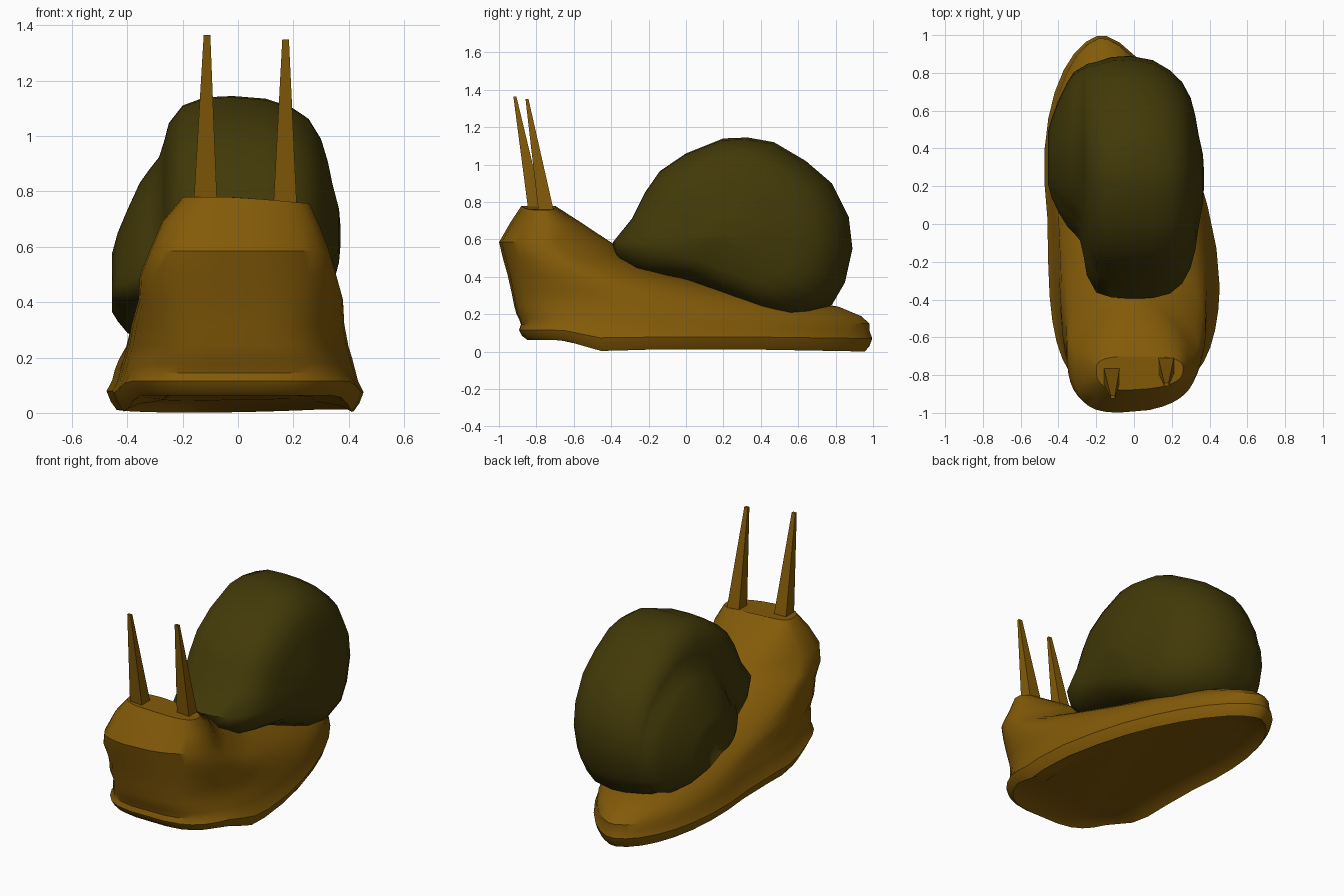
import bpy, bmesh, math


def material(name, rgb):
    m = bpy.data.materials.new(name)
    m.diffuse_color = (*rgb, 1)
    return m


BODY = material("ochre_skin", (0.228, 0.104, 0.0025))
SHELL = material("dark_olive", (0.055, 0.042, 0.0025))


def loft(name, rings, mat, angle):
    """Skin a list of equal-length point rings and cap both ends."""
    bm = bmesh.new()
    vr = [[bm.verts.new(p) for p in r] for r in rings]
    n = len(vr[0])
    for a, b in zip(vr, vr[1:]):
        for i in range(n):
            j = (i + 1) % n
            bm.faces.new((a[i], a[j], b[j], b[i]))
    bm.faces.new(vr[0][::-1])
    bm.faces.new(vr[-1])
    bmesh.ops.recalc_face_normals(bm, faces=bm.faces)
    me = bpy.data.meshes.new(name)
    bm.to_mesh(me)
    bm.free()
    me.materials.append(mat)
    ob = bpy.data.objects.new(name, me)
    bpy.context.collection.objects.link(ob)
    bpy.context.view_layer.objects.active = ob
    ob.select_set(True)
    bpy.ops.object.shade_smooth_by_angle(angle=math.radians(angle))
    ob.select_set(False)
    return ob


def spow(v, p):
    return math.copysign(abs(v) ** p, v)


def interp(x, pts):
    for (x0, y0), (x1, y1) in zip(pts, pts[1:]):
        if x <= x1:
            return y0 + (y1 - y0) * max(0, x - x0) / (x1 - x0)
    return pts[-1][1]


# Body: stacked horizontal outlines (z, front y, widest y, back y, centre x, half width)
LAYERS = [
    (0.04, -0.70, -0.20, 0.80, 0.0, 0.30),
    (0.025, -0.81, -0.25, 0.92, 0.0, 0.38),
    (0.0, -0.85, -0.25, 0.96, 0.0, 0.42),
    (0.03, -0.88, -0.25, 0.985, 0.0, 0.44),
    (0.07, -0.895, -0.25, 1.0, 0.0, 0.455),
    (0.11, -0.885, -0.25, 0.985, 0.0, 0.435),
    (0.15, -0.895, -0.25, 0.985, 0.0, 0.425),
    (0.19, -0.91, -0.25, 0.94, 0.0, 0.415),
    (0.24, -0.92, -0.28, 0.82, 0.0, 0.40),
    (0.32, -0.935, -0.38, 0.38, 0.0, 0.385),
    (0.41, -0.955, -0.54, -0.05, 0.01, 0.37),
    (0.50, -0.98, -0.67, -0.32, 0.0, 0.355),
    (0.585, -1.0, -0.74, -0.40, 0.005, 0.325),
    (0.69, -0.94, -0.74, -0.56, 0.01, 0.285),
    (0.78, -0.88, -0.77, -0.70, 0.03, 0.23),
]
WAVE = [(-1, 0.05), (-0.66, 0.05), (-0.44, 0.0), (-0.25, 0.01), (0.3, 0.01), (1, 0.0)]
# Exponents of the back half by height: narrow tail, pointed saddle, square crown
BACK_X = [(0.15, 1.2), (0.3, 1.0), (0.6, 1.1), (0.775, 0.6)]
BACK_Y = [(0.15, 0.95), (0.3, 1.2), (0.5, 1.6), (0.6, 1.5), (0.775, 0.7)]


def body_ring(z, yf, yw, yb, cx, hw, n=36):
    ring = []
    px, py = interp(z, BACK_X), interp(z, BACK_Y)
    for i in range(n):
        a = 2 * math.pi * (i + 0.5) / n
        c, s = math.cos(a), math.sin(a)
        left = c < 0
        yw2 = yw + 0.18 if left and z < 0.25 else yw   # left flank is fullest further back
        if s < 0:                                  # blunt head end
            bx = 0.52 if left else 0.6
            x, y = hw * spow(c, bx), yw2 - (yw2 - yf) * abs(s) ** (0.72 if left else 0.8)
        else:                                      # long tapering tail
            x, y = hw * spow(c, px), yw2 + (yb - yw2) * s ** py
        start = 0.0 if left else -0.25             # tail bends sideways
        x += cx - 0.17 * max(0, y - start) / (1 - start)
        if y < yw and x > 0:                       # head turned slightly
            y += 0.35 * x * min(1, (yw - y) / 0.3) * min(1, z)
        if z < 0.25:                               # wavy foot edge
            z2 = z + interp(y, WAVE) * (0.25 - z) / 0.2
        else:                                      # crown slopes to one side
            z2 = z - max(0, z - 0.6) * 0.5 * max(0, x)
        ring.append((x, y, max(0, z2)))
    return ring


loft("body", [body_ring(*l) for l in LAYERS], BODY, 32)

# Shell: side outline (y, z) scaled along x (x, scale, centre y, centre z)
OUTLINE = [(-.395, .58), (-.29, .71), (-.22, .85), (-.14, .965), (0, 1.06), (.2, 1.14), (.33, 1.145),
           (.47, 1.12), (.64, 1.02), (.78, .9), (.87, .72), (.89, .55), (.85, .37),
           (.78, .25), (.6, .18), (.45, .2), (.2, .3), (0, .38), (-.28, .43), (-.375, .51)]
STEPS = [(-.43, .08, .35, .46), (-.455, .22, .35, .47), (-.435, .33, .35, .49), (-.40, .46, .36, .51),
         (-.355, .59, .37, .545), (-.32, .66, .38, .56), (-.285, .71, .37, .58), (-.265, .79, .33, .605),
         (-.25, .87, .29, .625), (-.20, .95, .25, .65), (-.12, .99, .25, .66), (-.02, 1, .25, .66),
         (.10, .98, .24, .66), (.19, .92, .225, .66), (.255, .83, .22, .66), (.30, .70, .22, .65),
         (.325, .55, .22, .64), (.342, .38, .23, .64), (.365, .2, .24, .64), (.37, .08, .24, .64)]


def shell_ring(x, s, cy, cz):
    return [(x, cy + (y - .25) * s, cz + (z - .66) * s) for y, z in OUTLINE]


loft("shell", [shell_ring(*s) for s in STEPS], SHELL, 50)


# Eye stalks: tapered square rods leaning forward
def stalk(name, base, tip):
    def sq(c, w, d):
        x, y, z = c
        return [(x - w, y - d, z), (x + w, y - d, z), (x + w, y + d, z), (x - w, y + d, z)]
    loft(name, [sq(base, .043, .042), sq(tip, .012, .008)], BODY, 20)


stalk("left_eye_stalk", (-.118, -.80, .745), (-.112, -.915, 1.365))
stalk("right_eye_stalk", (.17, -.745, .735), (.172, -.85, 1.35))
